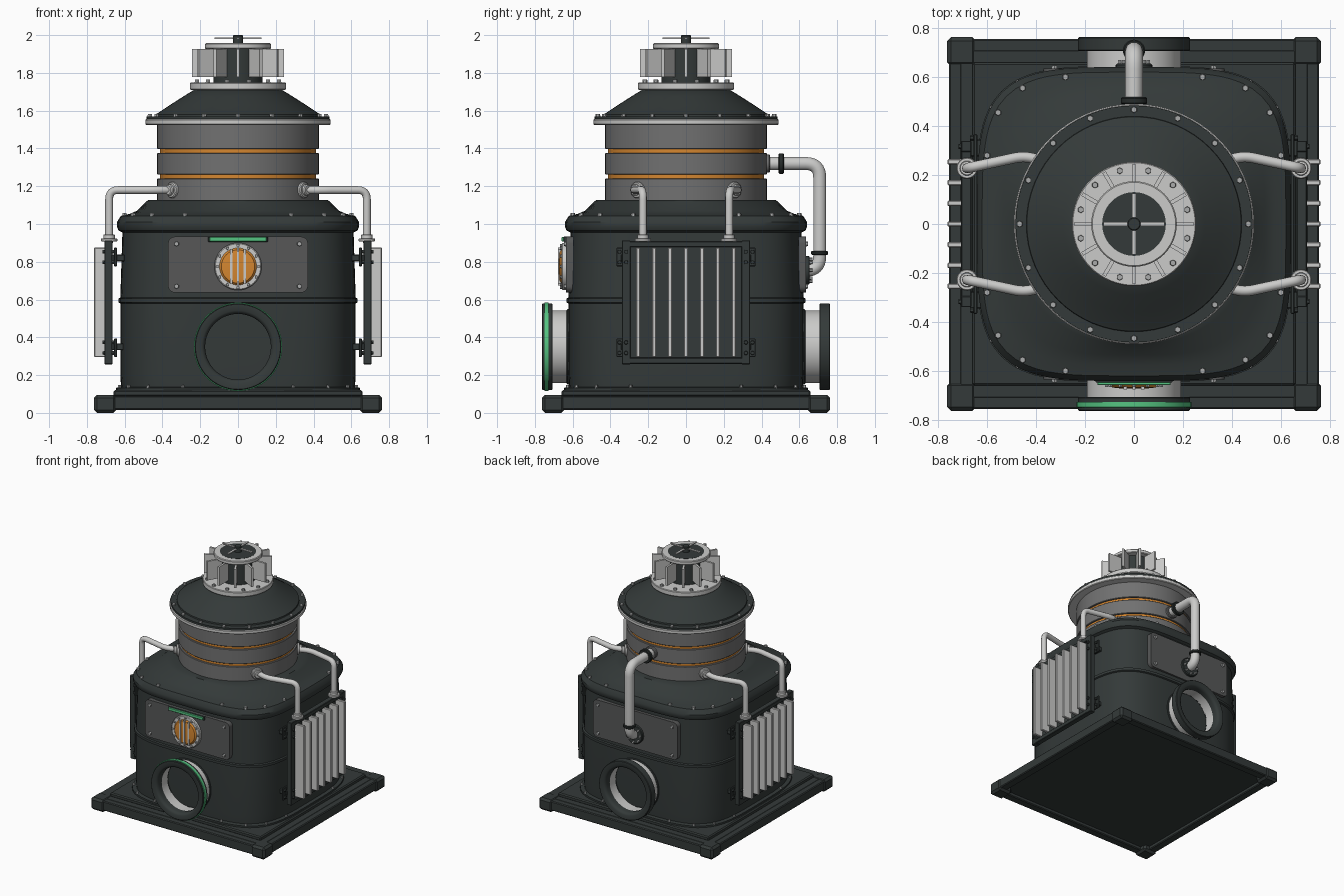
import bpy, bmesh, math
from mathutils import Vector, Matrix

if "Cube" in bpy.data.objects:
    bpy.data.objects.remove(bpy.data.objects["Cube"])


def material(name, rgb):
    m = bpy.data.materials.new(name)
    m.diffuse_color = (*rgb, 1)
    m.use_nodes = True
    m.node_tree.nodes["Principled BSDF"].inputs["Base Color"].default_value = m.diffuse_color
    return m


DARK = material("dark green grey paint", (0.034, 0.042, 0.041))
BLACK = material("dark rubber", (0.020, 0.025, 0.024))
LIGHT = material("light steel", (0.60, 0.60, 0.59))
MID = material("grey steel", (0.165, 0.165, 0.165))
PANEL = material("panel grey", (0.095, 0.097, 0.097))
BOLT = material("bolt steel", (0.40, 0.41, 0.41))
ORANGE = material("orange", (0.66, 0.24, 0.03))
GREEN = material("green", (0.09, 0.55, 0.22))

UP, FRONT, BACK = Vector((0, 0, 1)), Vector((0, -1, 0)), Vector((0, 1, 0))
RIGHT = Vector((1, 0, 0))


def finish(bm, name, mat, smooth=35):
    bmesh.ops.recalc_face_normals(bm, faces=bm.faces)
    me = bpy.data.meshes.new(name)
    bm.to_mesh(me)
    bm.free()
    me.materials.append(mat)
    for p in me.polygons:
        p.use_smooth = True
    me.set_sharp_from_angle(angle=math.radians(smooth))
    ob = bpy.data.objects.new(name, me)
    bpy.context.collection.objects.link(ob)
    return ob


def placed(loc, axis):
    return Matrix.Translation(loc) @ UP.rotation_difference(axis).to_matrix().to_4x4()


def superpoint(a, n, t):
    c, s = math.cos(t), math.sin(t)
    r = a / (abs(c) ** n + abs(s) ** n) ** (1 / n)
    return r * c, r * s


def loft(name, sections, mat, loc=(0, 0, 0), axis=UP, seg=64, hollow=False):
    """Stack (radius, height[, squareness]) sections along an axis."""
    bm = bmesh.new()
    rings = []
    for sec in sections:
        a, z, n = (*sec, 2)[:3]
        rings.append([bm.verts.new((*superpoint(a, n, math.tau * i / seg), z)) for i in range(seg)])
    pairs = list(zip(rings, rings[1:]))
    if hollow:
        pairs.append((rings[-1], rings[0]))
    else:
        bm.faces.new(rings[0])
        bm.faces.new(rings[-1])
    for lo, hi in pairs:
        for i in range(seg):
            j = (i + 1) % seg
            bm.faces.new((lo[i], lo[j], hi[j], hi[i]))
    bm.transform(placed(loc, axis))
    return finish(bm, name, mat)


def pipe_ring(name, outer, inner, z0, z1, mat, loc=(0, 0, 0), axis=UP, seg=48, b=0.005):
    return loft(name, [(inner, z0), (outer - b, z0), (outer, z0 + b), (outer, z1 - b),
                       (outer - b, z1), (inner, z1)], mat, loc, axis, seg, True)


def boxes(name, items, mat, bevel=0.006, corner=None):
    """Boxes given as (centre, size); corner rounds edges along y instead."""
    bm = bmesh.new()
    for c, s in items:
        bmesh.ops.create_cube(bm, size=1, matrix=Matrix.Translation(c) @ Matrix.Diagonal((*s, 1)))
    edges, segs = list(bm.edges), 1
    if corner:
        edges = [e for e in edges if abs((e.verts[0].co - e.verts[1].co).normalized().y) > 0.9]
        bevel, segs = corner, 6
    if bevel:
        bmesh.ops.bevel(bm, geom=edges, offset=bevel, segments=segs, affect='EDGES', profile=0.5)
    return finish(bm, name, mat)


def bolts(name, spots, axis, mat=BOLT, r=0.014, h=0.018):
    bm = bmesh.new()
    for p in spots:
        bmesh.ops.create_cone(bm, cap_ends=True, segments=6, radius1=r, radius2=r * 0.85,
                              depth=h, matrix=placed(p, axis))
    return finish(bm, name, mat)


def circle(n, r, z, off=0):
    return [(r * math.cos(math.tau * (i + off) / n), r * math.sin(math.tau * (i + off) / n), z) for i in range(n)]


def tube(name, path, radius, bend, mat):
    """Pipe through a path with rounded corners."""
    pts = [Vector(p) for p in path]
    out = [pts[0]]
    for a, b, c in zip(pts, pts[1:], pts[2:]):
        u, v = b + (a - b).normalized() * bend, b + (c - b).normalized() * bend
        out += [u.lerp(b, t).lerp(b.lerp(v, t), t) for t in [k / 8 for k in range(9)]]
    out.append(pts[-1])
    cu = bpy.data.curves.new(name, 'CURVE')
    cu.dimensions, cu.bevel_depth, cu.bevel_resolution = '3D', radius, 3
    sp = cu.splines.new('POLY')
    sp.points.add(len(out) - 1)
    for q, p in zip(sp.points, out):
        q.co = (*p, 1)
    tmp = bpy.data.objects.new("tmp", cu)
    bpy.context.collection.objects.link(tmp)
    bpy.context.view_layer.update()
    me = bpy.data.meshes.new_from_object(tmp.evaluated_get(bpy.context.evaluated_depsgraph_get()))
    bpy.data.objects.remove(tmp)
    bm = bmesh.new()
    bm.from_mesh(me)
    return finish(bm, name, mat, 50)


# Base plate, edge beams and corner feet
boxes("base_plate", [((0, 0, 0.067), (1.43, 1.43, 0.05)), ((0, 0, 0.103), (1.32, 1.32, 0.034))], DARK, 0.008)
boxes("base_beams", [((s * 0.722, 0, 0.053), (0.066, 1.40, 0.074)) for s in (-1, 1)]
      + [((0, s * 0.722, 0.053), (1.40, 0.066, 0.074)) for s in (-1, 1)], DARK, 0.006)
boxes("corner_feet", [((s * 0.703, t * 0.703, 0.048), (0.12, 0.12, 0.096)) for s in (-1, 1) for t in (-1, 1)], DARK, 0.016)

# Rounded square tank with shoulder
loft("tank_body", [(0.645, 0.11, 4), (0.645, 0.133, 4), (0.619, 0.137, 4), (0.623, 0.20, 4), (0.623, 0.58, 4),
                   (0.633, 0.585, 4), (0.633, 0.605, 4), (0.623, 0.61, 4), (0.612, 0.955, 4), (0.632, 0.965, 4),
                   (0.641, 0.985, 4), (0.641, 1.01, 4), (0.62, 1.043, 4), (0.575, 1.053, 3.8),
                   (0.535, 1.07, 3.2), (0.49, 1.115, 2.3), (0.475, 1.127, 2), (0.40, 1.127, 2)], DARK, seg=96)
lid = [(s * x, t * y, 1.050) for s in (-1, 1) for t in (-1, 1)
       for x, y in ((0.28, 0.60), (0.60, 0.28), (0.455, 0.555), (0.555, 0.455))]
bolts("lid_bolts", lid, UP)
bolts("foot_bolts", [(x * 1.045, y * 1.045, 0.138) for x, y, z in lid], UP, r=0.010)

# Upper drum with recessed orange bands
loft("drum_core", [(0.402, 1.11), (0.402, 1.53)], BLACK)
for i, (lo, hi) in enumerate(((1.12, 1.24), (1.261, 1.376), (1.397, 1.53))):
    pipe_ring(f"drum_shell_{i}", 0.428, 0.40, lo, hi, MID, seg=64, b=0.003)
for i, z in enumerate((1.24, 1.376)):
    loft(f"orange_band_{i}", [(0.414, z), (0.414, z + 0.021)], ORANGE)
pipe_ring("drum_flange", 0.491, 0.40, 1.525, 1.555, LIGHT, seg=64)
loft("cone_roof", [(0.484, 1.553), (0.484, 1.57), (0.44, 1.57), (0.438, 1.58), (0.425, 1.587), (0.36, 1.63),
                   (0.29, 1.675), (0.225, 1.715), (0.20, 1.716)], DARK)
bolts("roof_bolts", circle(16, 0.467, 1.574), UP)

# Finned vent cap
loft("vent_flange", [(0.250, 1.71), (0.254, 1.715), (0.254, 1.745), (0.250, 1.75)], LIGHT)
bolts("vent_flange_bolts", circle(12, 0.225, 1.755, 0.5), UP)
loft("vent_core", [(0.13, 1.74), (0.13, 1.958)], DARK)
bm = bmesh.new()
for i in range(12):
    bmesh.ops.create_cube(bm, size=1, matrix=Matrix.Rotation(math.tau * i / 12, 4, 'Z')
                          @ Matrix.Translation((0.184, 0, 1.852)) @ Matrix.Diagonal((0.12, 0.016, 0.15, 1)))
finish(bm, "vent_fins", LIGHT)
pipe_ring("vent_top_ring", 0.175, 0.128, 1.927, 1.957, LIGHT)
boxes("vent_spokes", [((0, 0, 1.983), (0.25, 0.016, 0.008)), ((0, 0, 1.983), (0.016, 0.25, 0.008))], LIGHT, 0)
loft("vent_hub", [(0.027, 1.95), (0.027, 1.996), (0.023, 2.0)], DARK, seg=24)

for side, axis, s in (("front", FRONT, -1), ("back", BACK, 1)):
    # Access panel and screws
    boxes(side + "_panel", [((0, s * 0.615, 0.785), (0.74, 0.04, 0.295))], PANEL, corner=0.035)
    bolts(side + "_panel_screws", [(x, s * 0.638, z) for x in (-0.325, 0.325) for z in (0.67, 0.895)], axis)
    # Large open duct with rounded mouth
    at = (0, 0, 0.35)
    pipe_ring(side + "_duct_neck", 0.192, 0.178, 0.58, 0.72, LIGHT, at, axis, 64)
    pipe_ring(side + "_duct_collar", 0.20, 0.178, 0.60, 0.632, DARK, at, axis, 64)
    loft(side + "_duct_flange", [(0.174, 0.706), (0.225, 0.706), (0.229, 0.710), (0.229, 0.759), (0.225, 0.763),
                                 (0.192, 0.763), (0.180, 0.755), (0.174, 0.740)], DARK, at, axis, 64, True)

# Front gauge window and green strips
pipe_ring("green_duct_ring", 0.234, 0.20, 0.727, 0.749, GREEN, (0, 0, 0.35), FRONT, 64, 0.001)
pipe_ring("window_ring", 0.125, 0.096, 0.63, 0.658, LIGHT, (0, 0, 0.775), FRONT)
loft("window_glass", [(0.098, 0.63), (0.098, 0.658), (0.088, 0.668), (0.05, 0.672)], ORANGE, (0, 0, 0.775), FRONT, 48)
boxes("window_bars", [((x, -0.670, 0.775), (0.013, 0.014, 0.20 - abs(x) * 0.4)) for x in (-0.036, 0, 0.036)], LIGHT, 0)
bolts("window_bolts", [(x, -0.660, 0.775 + z) for x, z, _ in circle(12, 0.111, 0)], FRONT, r=0.009, h=0.012)
boxes("green_light", [((0, -0.644, 0.919), (0.30, 0.028, 0.022))], GREEN, 0.002)
boxes("light_housing", [((0, -0.638, 0.919), (0.315, 0.02, 0.030))], DARK, 0.003)

for side, s in (("right", 1), ("left", -1)):
    # Side radiator: frame, backing and fins
    boxes(side + "_radiator_frame",
          [((s * 0.685, y, 0.585), (0.042, 0.045, 0.655)) for y in (-0.317, 0.317)]
          + [((s * 0.685, 0, z), (0.042, 0.60, 0.032)) for z in (0.276, 0.893)]
          + [((s * 0.676, 0, 0.585), (0.015, 0.60, 0.60))], DARK, 0.003)
    boxes(side + "_radiator_fins", [((s * 0.722, i * 0.0845, 0.585), (0.08, 0.022, 0.58)) for i in range(-3, 4)], LIGHT, 0.004)
    # Brackets behind the frame, bolted to the tank
    boxes(side + "_brackets", [((s * 0.635, y, z), (0.07, 0.07, 0.035)) for y in (-0.31, 0.31) for z in (0.35, 0.82)]
          + [((s * 0.648, y, z), (0.016, 0.12, 0.10)) for y in (-0.308, 0.308) for z in (0.345, 0.825)], DARK, 0.004)
    bolts(side + "_bracket_bolts", [(s * x, t * y, z + d) for x, y in ((0.66, 0.352), (0.708, 0.317)) for t in (-1, 1)
                                    for z in (0.345, 0.825) for d in (-0.028, 0.028)], RIGHT * s, DARK, 0.012)
    # Coolant pipes from drum to radiator
    for end, t in (("back", 1), ("front", -1)):
        n = f"{side}_{end}_coolant"
        tube(n + "_pipe", [(s * 0.32, t * 0.235, 1.18), (s * 0.44, t * 0.28, 1.18),
                           (s * 0.682, t * 0.228, 1.18), (s * 0.682, t * 0.228, 0.90)], 0.021, 0.05, LIGHT)
        out = Vector((s * 0.345, t * 0.255, 0)).normalized()
        pipe_ring(n + "_drum_flange", 0.043, 0.01, 0.42, 0.442, LIGHT, (0, 0, 1.18), out, 24)
        pipe_ring(n + "_drum_collar", 0.030, 0.01, 0.44, 0.462, LIGHT, (0, 0, 1.18), out, 24)
        pipe_ring(n + "_low_flange", 0.043, 0.01, 0.907, 0.924, LIGHT, (s * 0.682, t * 0.228, 0), UP, 24, 0.003)
        pipe_ring(n + "_collar", 0.030, 0.01, 0.92, 0.945, LIGHT, (s * 0.682, t * 0.228, 0), UP, 24, 0.003)

# Back exhaust pipe with joints
tube("exhaust_pipe", [(0, 0.40, 1.32), (0, 0.708, 1.32), (0, 0.708, 0.755), (0, 0.62, 0.755)], 0.036, 0.075, LIGHT)
pipe_ring("exhaust_top_joint", 0.054, 0.02, 0.49, 0.518, BLACK, (0, 0, 1.32), BACK, 32)
pipe_ring("exhaust_top_joint_inner", 0.048, 0.02, 0.42, 0.445, MID, (0, 0, 1.32), BACK, 32)
pipe_ring("exhaust_low_joint", 0.045, 0.02, 0.835, 0.858, BLACK, (0, 0.708, 0), UP, 32)
pipe_ring("exhaust_wall_flange", 0.075, 0.02, 0.63, 0.655, DARK, (0, 0, 0.755), BACK, 32)
bolts("exhaust_wall_bolts", [(x, 0.66, 0.755 + z) for x, z, _ in circle(8, 0.058, 0)], BACK, BOLT, 0.01)
